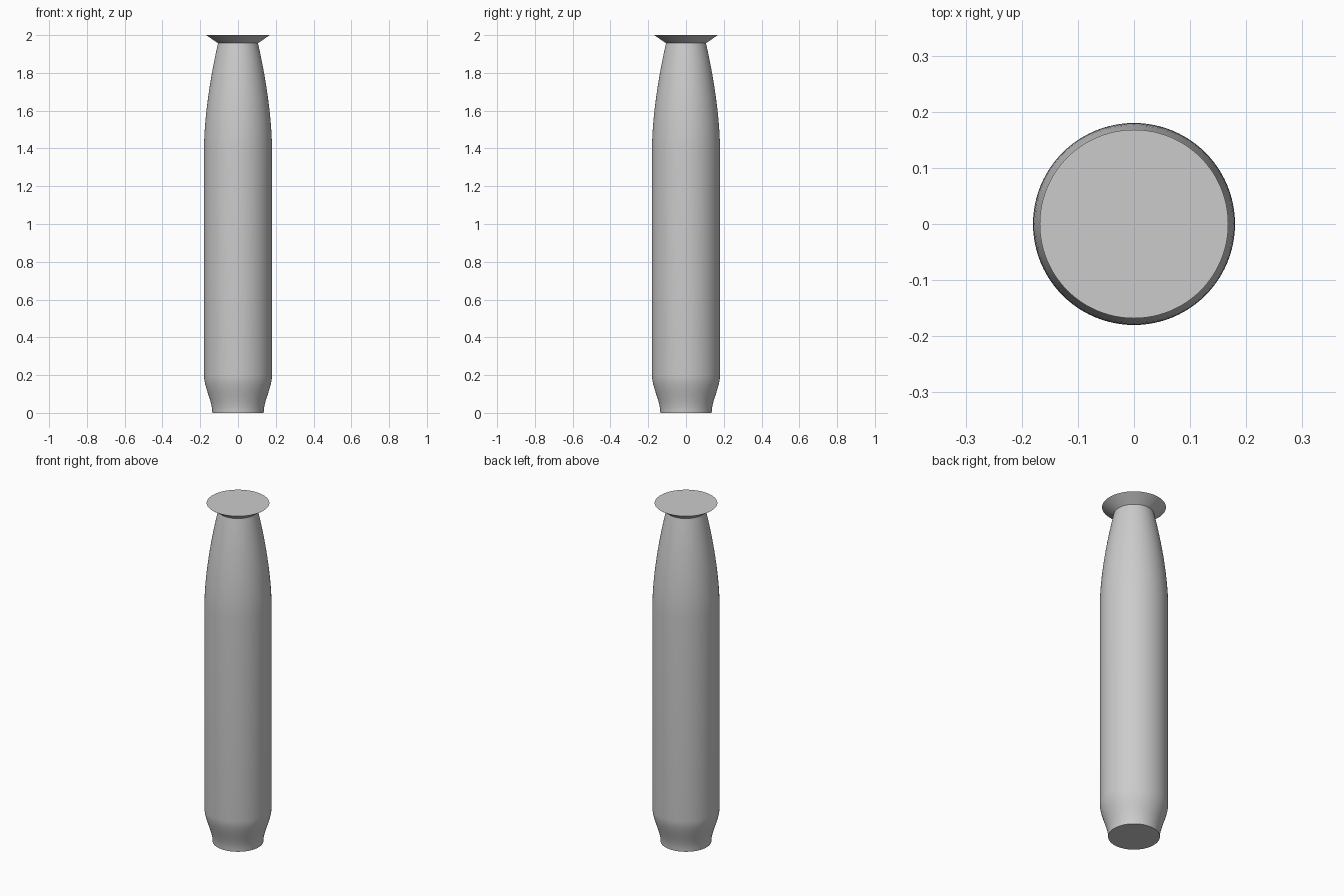
import bpy
import bmesh
import math

cube = bpy.data.objects.get("Cube")
if cube:
    bpy.data.objects.remove(cube, do_unlink=True)

grey = bpy.data.materials.new("plain_grey")
grey.use_nodes = True
colour = (0.6, 0.6, 0.6, 1)
grey.diffuse_color = colour
grey.node_tree.nodes["Principled BSDF"].inputs["Base Color"].default_value = colour


def lathe(name, profile, sides=96):
    """Revolve (radius, height) points about z and cap both ends."""
    bm = bmesh.new()
    rings = []
    for r, z in profile:
        ring = []
        for i in range(sides):
            a = math.tau * i / sides
            ring.append(bm.verts.new((r * math.cos(a), r * math.sin(a), z)))
        rings.append(ring)
    for low, high in zip(rings, rings[1:]):
        for i in range(sides):
            j = (i + 1) % sides
            bm.faces.new((low[i], low[j], high[j], high[i]))
    bm.faces.new(rings[0][::-1])
    bm.faces.new(rings[-1])
    mesh = bpy.data.meshes.new(name)
    bm.to_mesh(mesh)
    bm.free()
    mesh.materials.append(grey)
    obj = bpy.data.objects.new(name, mesh)
    bpy.context.collection.objects.link(obj)
    bpy.ops.object.select_all(action="DESELECT")
    obj.select_set(True)
    bpy.context.view_layer.objects.active = obj
    bpy.ops.object.shade_smooth_by_angle(angle=math.radians(30))
    return obj


BODY, FOOT, NECK, RIM = 0.18, 0.136, 0.106, 0.168
SHOULDER, NECK_Z = 1.4, 1.957

# Foot flares in a soft S-curve up to the straight body
profile = []
for i in range(13):
    t = i / 12
    profile.append((FOOT + (BODY - FOOT) * t * t * (3 - 2 * t), 0.2 * t))

# Shoulder tapers as a gentle arc to the neck
for i in range(17):
    t = i / 16
    profile.append((BODY - (BODY - NECK) * t ** 1.7,
                    SHOULDER + (NECK_Z - SHOULDER) * t))

# Flared rim with a flat top
profile.append((RIM, 2.0))

lathe("body", profile)
